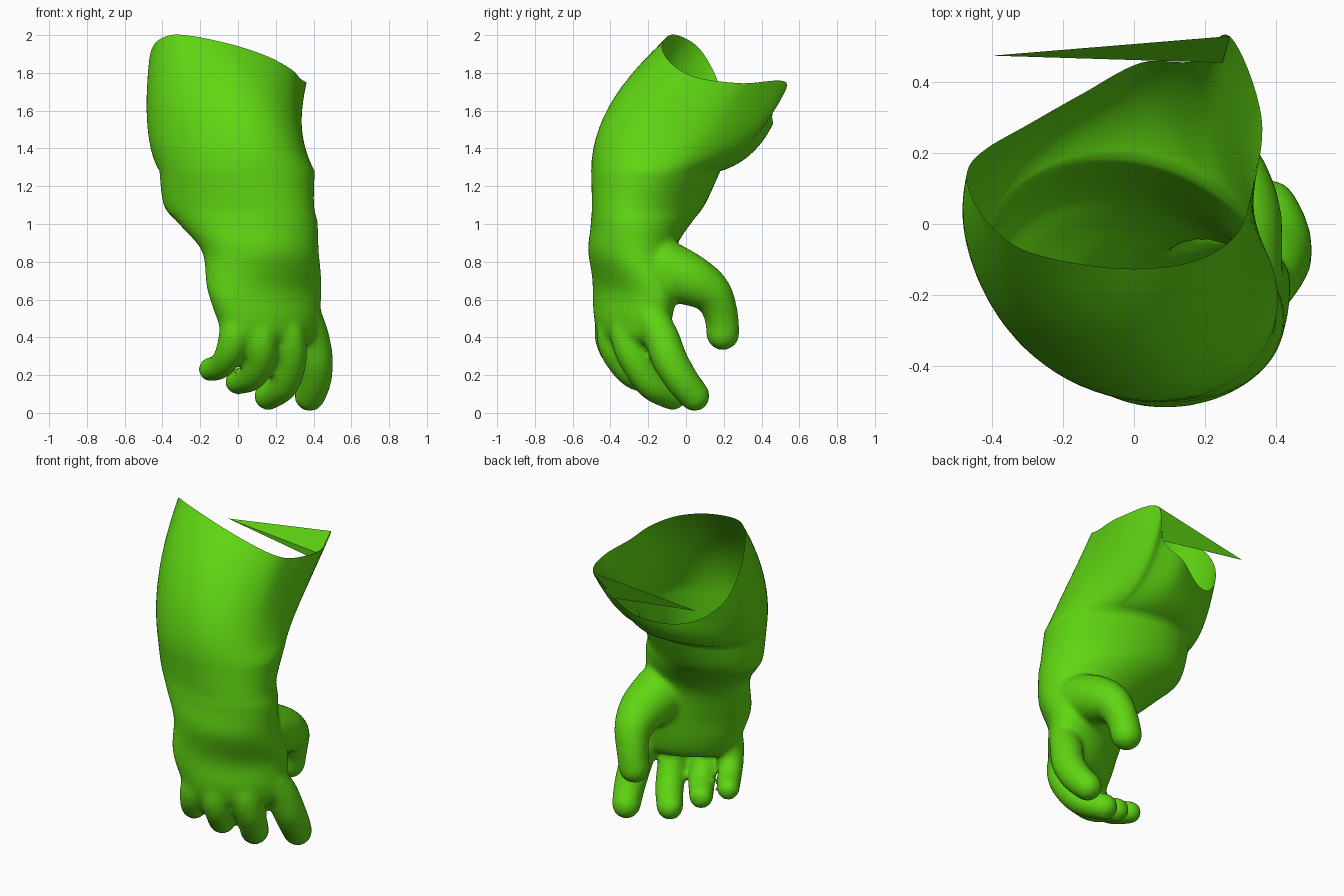
import bpy, bmesh, math
from mathutils import Vector, Matrix

cube = bpy.data.objects.get("Cube")
if cube:
    bpy.data.objects.remove(cube, do_unlink=True)

green = bpy.data.materials.new("bright green")
green.use_nodes = True
COLOR = (0.115, 0.67, 0.006, 1)
green.diffuse_color = COLOR
green.node_tree.nodes["Principled BSDF"].inputs["Base Color"].default_value = COLOR

PER_SEGMENT = 8
SEAM = 1.0


def spline(points, steps, closed=False):
    """Smooth curve through tuples of any length."""
    pts = [Vector(p) for p in points]
    n = len(pts)
    pick = (lambda i: pts[i % n]) if closed else (lambda i: pts[max(0, min(n - 1, i))])
    out = []
    for i in range(n if closed else n - 1):
        a, b, c, d = (pick(i + k) for k in (-1, 0, 1, 2))
        for s in range(steps):
            t = s / steps
            out.append(b + (c - a) * (t / 2) + (a * 2 - b * 5 + c * 4 - d) * (t * t / 2)
                       + (b * 3 - a - c * 3 + d) * (t ** 3 / 2))
    return out if closed else out + [pts[-1]]


def loft(bm, rows):
    """Skin a list of closed rings."""
    rings = [[bm.verts.new(p) for p in row] for row in rows]
    for low, high in zip(rings, rings[1:]):
        for i in range(len(low)):
            j = (i + 1) % len(low)
            bm.faces.new((low[i], low[j], high[j], high[i]))
    return rings


def make_object(name, bm):
    bmesh.ops.recalc_face_normals(bm, faces=bm.faces)
    mesh = bpy.data.meshes.new(name)
    bm.to_mesh(mesh)
    bm.free()
    mesh.materials.append(green)
    obj = bpy.data.objects.new(name, mesh)
    bpy.context.collection.objects.link(obj)
    return obj


# Uneven open rim at the elbow
rim = spline([(.33, .08, 1.77), (.36, .3, 1.745), (.27, .53, 1.75), (.17, .46, 1.59),
              (.02, .455, 1.52), (-.15, .365, 1.48), (-.3, .28, 1.52), (-.42, .21, 1.64),
              (-.47, .15, 1.8), (-.455, .07, 1.93), (-.39, -.02, 1.99), (-.28, -.085, 2),
              (-.05, -.125, 1.955), (.15, -.11, 1.89), (.28, -.04, 1.82)], PER_SEGMENT, True)
angles = [math.atan2(p.y - .15, p.x + .05) for p in rim]

# Hand and forearm sections: height, centre x, centre y, half width, half depth, turn
sections = spline([(.36, .16, -.28, .2, .1, 28), (.4, .17, -.28, .27, .14, 30),
                   (.5, .16, -.28, .3, .165, 30), (.65, .14, -.275, .33, .175, 28),
                   (.85, .12, -.29, .31, .225, 10), (1, .055, -.24, .37, .26, -10),
                   (1.1, .005, -.2, .41, .28, -20), (1.28, -.005, -.16, .42, .33, -20)], 5)


def section_ring(z, cx, cy, a, b, turn):
    r = math.radians(turn)
    ring = []
    for ang in angles:
        u, v = a * math.cos(ang - r), b * math.sin(ang - r)
        ring.append(Vector((cx + u * math.cos(r) - v * math.sin(r),
                            cy + u * math.sin(r) + v * math.cos(r), z)))
    return ring


rows = [section_ring(*s) for s in sections]

# Elbow cup: each column bends from the last section to the rim
start = rows[-1]
cup = []
for k in range(1, 13):
    t = k / 12
    row = []
    for a, r, ang in zip(start, rim, angles):
        back = (1 + math.sin(ang)) / 2
        d = r - a
        bend = a + Vector((d.x * .7 * back - .08 * abs(math.cos(ang)), d.y * .7 * back,
                           d.z * (.52 - .3 * back)))
        row.append(a * (1 - t) ** 2 + bend * (2 * t * (1 - t)) + r * t * t)
    cup.append(row)

# Digits: joints with radius
digits = {
    "thumb": [(.26, -.12, .76, .16), (.28, .02, .705, .138), (.27, .135, .635, .108),
              (.24, .185, .52, .092), (.22, .195, .42, .09)],
    "index": [(.36, -.18, .5, .09), (.39, -.13, .4, .095), (.41, -.085, .28, .095),
              (.405, -.02, .17, .09), (.38, .045, .09, .083)],
    "middle": [(.25, -.31, .5, .085), (.27, -.31, .4, .09), (.28, -.27, .28, .085),
               (.24, -.18, .15, .083), (.16, -.07, .09, .077)],
    "ring": [(.12, -.37, .5, .085), (.12, -.385, .4, .09), (.12, -.36, .3, .08),
             (.08, -.27, .2, .078), (0, -.15, .165, .07)],
    "little": [(-.01, -.39, .5, .085), (-.02, -.4, .4, .085), (-.05, -.37, .31, .075),
               (-.09, -.3, .25, .07), (-.145, -.21, .23, .066)],
}

# Closed hand blended into one skin
bm = bmesh.new()
rings = loft(bm, rows)
bm.faces.new(rings[0])
bm.faces.new(rings[-1])
for joints in digits.values():
    for x, y, z, r in spline(joints, 8):
        bmesh.ops.create_icosphere(bm, subdivisions=3, radius=r, matrix=Matrix.Translation((x, y, z)))
hand = make_object("hand_blend", bm)
remesh = hand.modifiers.new("blend", 'REMESH')
remesh.mode = 'VOXEL'
remesh.voxel_size = .016
soften = hand.modifiers.new("soften", 'SMOOTH')
soften.factor = .5
soften.iterations = 12
hand_mesh = bpy.data.meshes.new_from_object(hand.evaluated_get(bpy.context.evaluated_depsgraph_get()))
bpy.data.objects.remove(hand, do_unlink=True)


def trim(bm, height, keep_above):
    geom = bm.verts[:] + bm.edges[:] + bm.faces[:]
    bmesh.ops.bisect_plane(bm, geom=geom, plane_co=(0, 0, height), plane_no=(0, 0, 1),
                           clear_inner=keep_above, clear_outer=not keep_above)


# Forearm above the wrist seam, joined to the hand below it
upper = bmesh.new()
loft(upper, rows + cup)
trim(upper, SEAM + .015, True)
upper_mesh = bpy.data.meshes.new("upper")
upper.to_mesh(upper_mesh)
upper.free()

bm = bmesh.new()
bm.from_mesh(hand_mesh)
trim(bm, SEAM - .015, False)
bm.from_mesh(upper_mesh)
bmesh.ops.remove_doubles(bm, verts=bm.verts, dist=.0005)
seam = [e for e in bm.edges if e.is_boundary and all(abs(v.co.z - SEAM) < .03 for v in e.verts)]
bmesh.ops.bridge_loops(bm, edges=seam)
arm = make_object("forearm_and_hand", bm)
for mesh in (hand_mesh, upper_mesh):
    bpy.data.meshes.remove(mesh)
bpy.ops.object.select_all(action='DESELECT')
arm.select_set(True)
bpy.context.view_layer.objects.active = arm
bpy.ops.object.shade_smooth_by_angle(angle=math.radians(60))

# Thin sliver reaching back from the rim corner
bm = bmesh.new()
tip, corner, low, inner = (bm.verts.new(p) for p in (
    (-.4, .475, 1.67), (.27, .53, 1.75), (.17, .46, 1.59), (.25, .455, 1.63)))
for pair in ((corner, low), (low, inner), (inner, corner)):
    bm.faces.new((tip, *pair))
make_object("rim_sliver", bm)
